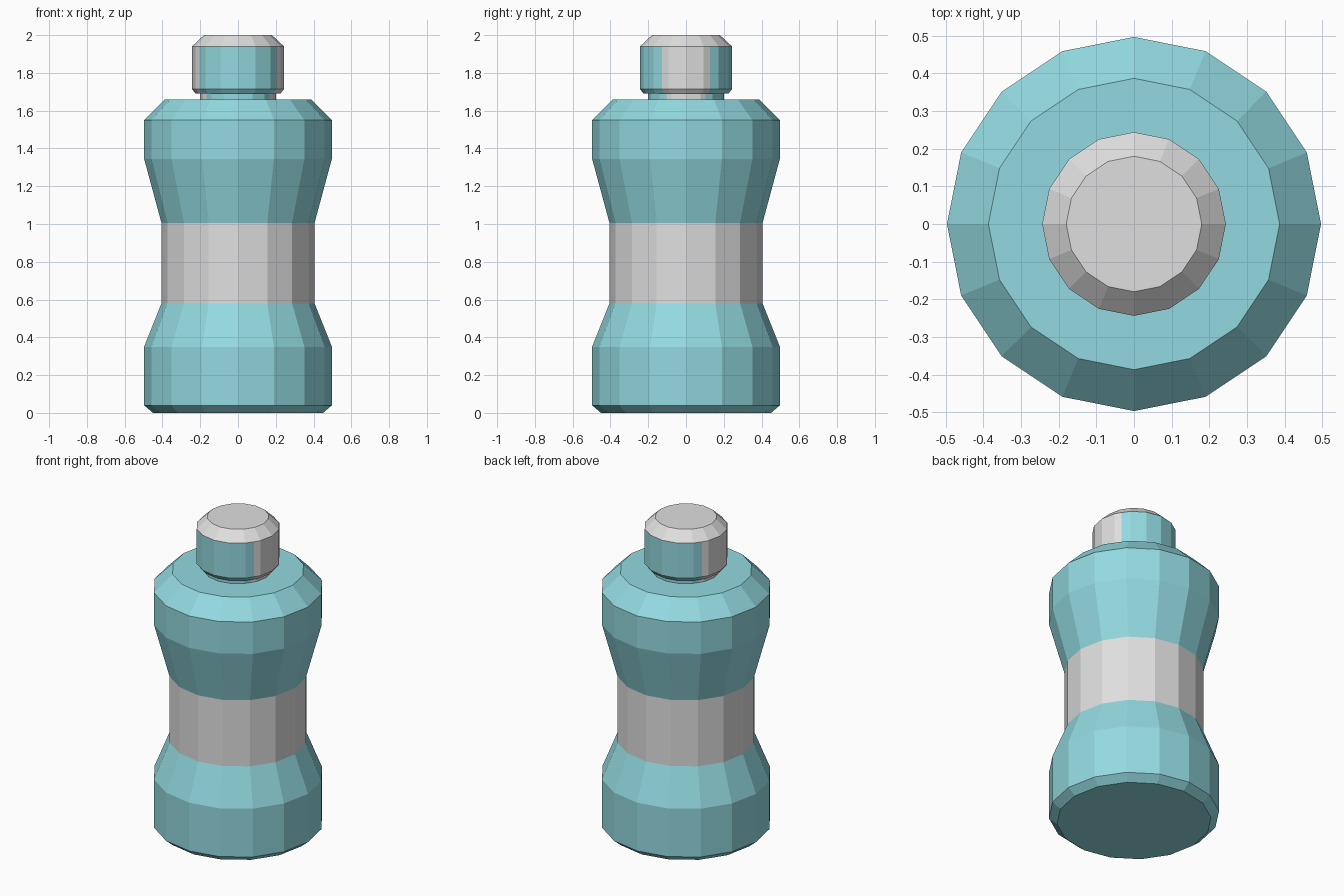
import bpy, bmesh, math
from mathutils import Vector

if "Cube" in bpy.data.objects:
    bpy.data.objects.remove(bpy.data.objects["Cube"])

SIDES = 16


def material(name, rgb):
    m = bpy.data.materials.new(name)
    m.diffuse_color = (*rgb, 1)
    m.use_nodes = True
    m.node_tree.nodes["Principled BSDF"].inputs["Base Color"].default_value = m.diffuse_color
    return m


teal = material("teal", (0.29, 0.70, 0.75))
grey = material("light grey", (0.73, 0.74, 0.73))


def lathe(profile):
    """Revolve (radius, z) points into a closed, flat-faced solid."""
    bm = bmesh.new()
    rings = [[bm.verts.new((r * math.cos(2 * math.pi * i / SIDES),
                            r * math.sin(2 * math.pi * i / SIDES), z))
              for i in range(SIDES)] for r, z in profile]
    for low, high in zip(rings, rings[1:]):
        for i in range(SIDES):
            j = (i + 1) % SIDES
            bm.faces.new((low[i], low[j], high[j], high[i]))
    bm.faces.new(rings[0][::-1])
    bm.faces.new(rings[-1])
    return bm


def finish(bm, name):
    bm.normal_update()
    mesh = bpy.data.meshes.new(name)
    bm.to_mesh(mesh)
    bm.free()
    mesh.materials.append(teal)
    mesh.materials.append(grey)
    bpy.context.collection.objects.link(bpy.data.objects.new(name, mesh))


# Bottle body with a grey waist band
body = lathe([(0.45, 0), (0.497, 0.04), (0.497, 0.35), (0.405, 0.58),
              (0.405, 1.005), (0.497, 1.345), (0.497, 1.55), (0.387, 1.66)])
for f in body.faces:
    f.material_index = int(0.58 < f.calc_center_median().z < 1.0
                           and abs(f.normal.z) < 0.1)
finish(body, "bottle_body")

# Neck and cap, split by angle: teal front and back, grey sides and top
SPLIT = math.radians(32)
cap = lathe([(0.2, 1.655), (0.2, 1.69), (0.225, 1.69), (0.244, 1.715),
             (0.244, 1.94), (0.18, 2.0)])
for s in (1, -1):
    bmesh.ops.bisect_plane(cap, geom=cap.verts[:] + cap.edges[:] + [
        f for f in cap.faces],
        plane_co=(0, 0, 0),
        plane_no=Vector((-math.sin(SPLIT), s * math.cos(SPLIT), 0)))
for f in cap.faces:
    c = f.calc_center_median()
    f.material_index = int(c.z > 1.945 or
                           abs(c.y) < abs(c.x) * math.tan(SPLIT))
finish(cap, "neck_and_cap")
